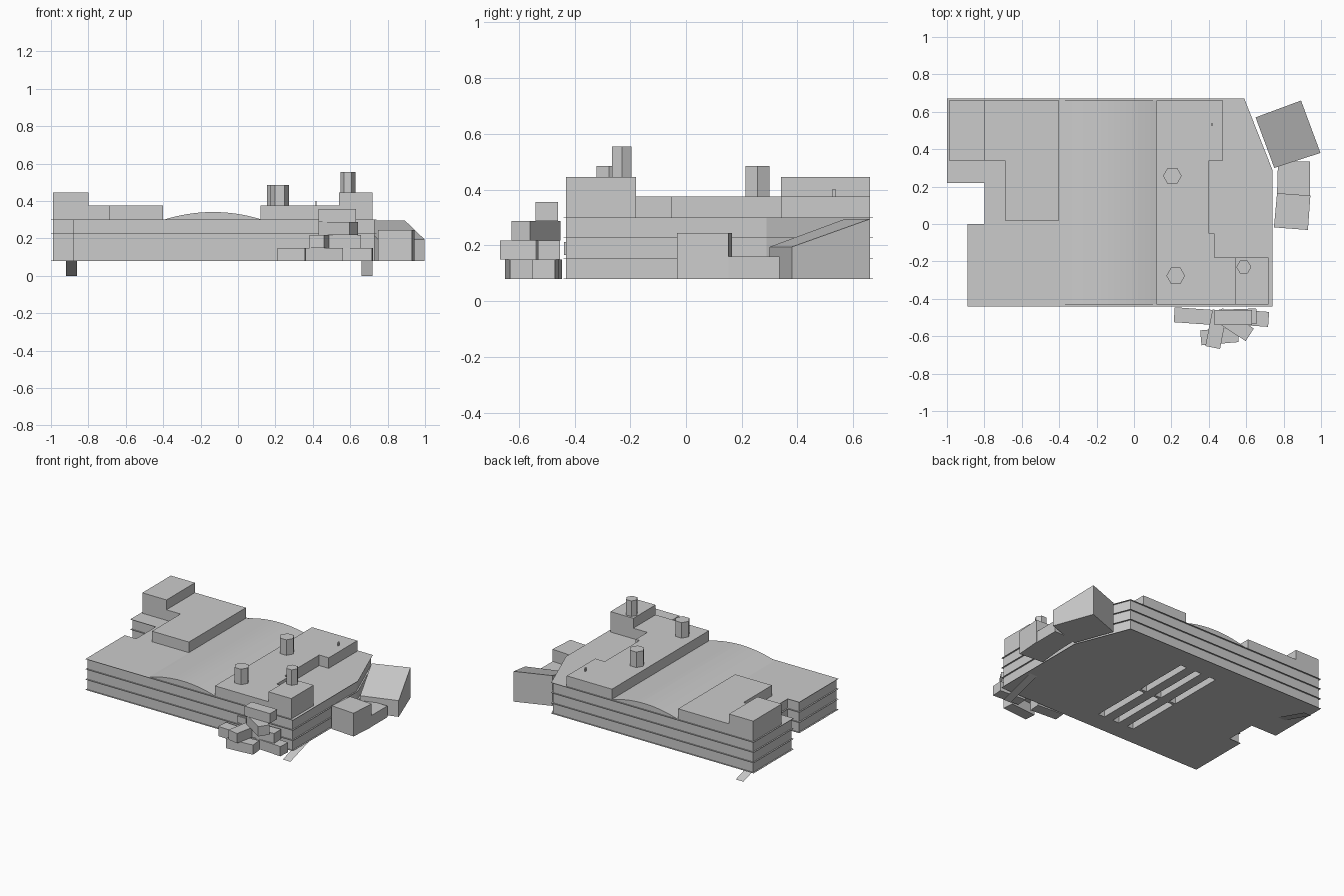
import bpy, bmesh, math
from mathutils import Matrix

if "Cube" in bpy.data.objects:
    bpy.data.objects.remove(bpy.data.objects["Cube"])


def finish(name, bm):
    bmesh.ops.recalc_face_normals(bm, faces=bm.faces)
    me = bpy.data.meshes.new(name)
    bm.to_mesh(me)
    bm.free()
    ob = bpy.data.objects.new(name, me)
    bpy.context.collection.objects.link(ob)
    return ob


def prism(name, pts, z0, z1):
    """Extrude a plan outline; z1 may be one height or one per corner."""
    tops = z1 if isinstance(z1, (list, tuple)) else [z1] * len(pts)
    bm = bmesh.new()
    lo = [bm.verts.new((x, y, z0)) for x, y in pts]
    hi = [bm.verts.new((x, y, z)) for (x, y), z in zip(pts, tops)]
    bm.faces.new(lo[::-1])
    bm.faces.new(hi)
    n = len(pts)
    for i in range(n):
        j = (i + 1) % n
        bm.faces.new((lo[i], lo[j], hi[j], hi[i]))
    return finish(name, bm)


def box(name, x0, x1, y0, y1, z0, z1):
    return prism(name, [(x0, y0), (x1, y0), (x1, y1), (x0, y1)], z0, z1)


def sheet(name, corners):
    bm = bmesh.new()
    bm.faces.new([bm.verts.new(c) for c in corners])
    me = bpy.data.meshes.new(name)
    bm.to_mesh(me)
    bm.free()
    ob = bpy.data.objects.new(name, me)
    bpy.context.collection.objects.link(ob)
    return ob


# Slots in the underside, below the arched hall
bm = bmesh.new()
for x in (-0.22, -0.10, 0.02):
    for y in (-0.10, 0.32):
        m = Matrix.Translation((x, y, 0.10)) @ Matrix.Diagonal((0.05, 0.40, 0.09, 1))
        bmesh.ops.create_cube(bm, size=1, matrix=m)
slots = finish("slot_cutter", bm)
slots.hide_render = True
slots.hide_set(True)


def cut_slots(ob):
    mod = ob.modifiers.new("slots", 'BOOLEAN')
    mod.operation = 'DIFFERENCE'
    mod.solver = 'EXACT'
    mod.object = slots


# Main block: inset walls with thin projecting floor ledges
outline = [(-1.0, 0.67), (-1.0, 0.22), (-0.80, 0.22), (-0.80, 0.0), (-0.89, 0.0),
           (-0.89, -0.44), (0.74, -0.44), (0.74, 0.29), (0.59, 0.67)]
walls = [(-0.99, 0.66), (-0.99, 0.23), (-0.79, 0.23), (-0.79, -0.01), (-0.88, -0.01),
         (-0.88, -0.43), (0.73, -0.43), (0.73, 0.288), (0.583, 0.66)]
cut_slots(prism("main_walls", walls, 0.081, 0.299))
cut_slots(prism("ground_floor_ledge", outline, 0.08, 0.082))
for i, z in enumerate((0.153, 0.226, 0.298)):
    prism("floor_ledge_%d" % (i + 1), outline, z, z + 0.002)

# Arched hall roof, swept along y
bm = bmesh.new()
n = 16
rows = []
for i in range(n + 1):
    t = i / n
    x, z = -0.40 + 0.52 * t, 0.299 + 0.04 * (1 - (2 * t - 1) ** 2) + 0.004 * t
    rows.append([bm.verts.new((x, y, z)) for y in (-0.43, 0.66)])
for a, b in zip(rows, rows[1:]):
    bm.faces.new((a[0], b[0], b[1], a[1]))
base = [[bm.verts.new((x, y, 0.299)) for y in (-0.43, 0.66)] for x in (-0.40, 0.12)]
for k in (0, 1):
    bm.faces.new([r[k] for r in rows[1:]] + [base[1][k], base[0][k]])
bmesh.ops.remove_doubles(bm, verts=bm.verts, dist=1e-5)
finish("arched_roof", bm)

# Rooftop storeys
prism("west_upper_floor", [(-0.99, 0.66), (-0.99, 0.34), (-0.69, 0.34), (-0.69, 0.02),
                           (-0.40, 0.02), (-0.40, 0.66)], 0.30, 0.375)
box("west_tower", -0.99, -0.80, 0.34, 0.66, 0.375, 0.445)
prism("east_upper_floor", [(0.12, 0.66), (0.12, -0.43), (0.72, -0.43), (0.72, -0.18),
                           (0.43, -0.18), (0.43, -0.05), (0.40, -0.05), (0.40, 0.34),
                           (0.475, 0.34), (0.475, 0.66)], 0.30, 0.375)
box("east_tower", 0.54, 0.72, -0.43, -0.18, 0.375, 0.445)
box("roof_vent", 0.414, 0.421, 0.523, 0.539, 0.375, 0.40)

# Six-sided chimneys
for i, (x, y, r, z) in enumerate([(0.205, 0.257, 0.05, 0.375), (0.223, -0.277, 0.05, 0.375),
                                  (0.587, -0.23, 0.04, 0.445)]):
    pts = [(x + r * math.cos(k * math.pi / 3), y + r * math.sin(k * math.pi / 3))
           for k in range(6)]
    prism("chimney_%d" % (i + 1), pts, z, z + 0.11)

# Sloping access ramps at opposite corners
sheet("front_ramp", [(0.66, -0.44, 0), (0.72, -0.44, 0), (0.72, -0.18, 0.08), (0.66, -0.18, 0.08)])
sheet("back_ramp", [(-0.92, 0.67, 0), (-0.92, 0.41, 0.08), (-0.86, 0.41, 0.08), (-0.86, 0.67, 0)])

# East side annexes
prism("slant_roof_annex", [(0.65, 0.57), (0.75, 0.30), (0.997, 0.38), (0.893, 0.66)],
      0.08, [0.295, 0.195, 0.195, 0.295])
prism("low_annex", [(0.765, 0.165), (0.94, 0.152), (0.94, 0.335), (0.77, 0.335)], 0.08, 0.16)
prism("middle_annex", [(0.748, -0.018), (0.93, -0.032), (0.943, 0.152), (0.765, 0.165)], 0.08, 0.245)

# Stack of turned blocks at the front: x, y, angle, level
stack = [(0.315, -0.492, -4, 0), (0.62, -0.503, -4, 0), (0.457, -0.60, 5, 0),
         (0.44, -0.562, 79, 1), (0.555, -0.495, 2, 1), (0.535, -0.538, -33, 2),
         (0.53, -0.50, 0, 3)]
for i, (x, y, a, lev) in enumerate(stack):
    c, s = math.cos(math.radians(a)), math.sin(math.radians(a))
    pts = [(x + u * c - v * s, y + u * s + v * c)
           for u, v in ((-0.1, -0.04), (0.1, -0.04), (0.1, 0.04), (-0.1, 0.04))]
    z = 0.08 + 0.069 * lev
    prism("stacked_block_%d" % (i + 1), pts, z, z + 0.069)
box("wall_panel", 0.30, 0.37, -0.438, -0.43, 0.165, 0.213)
